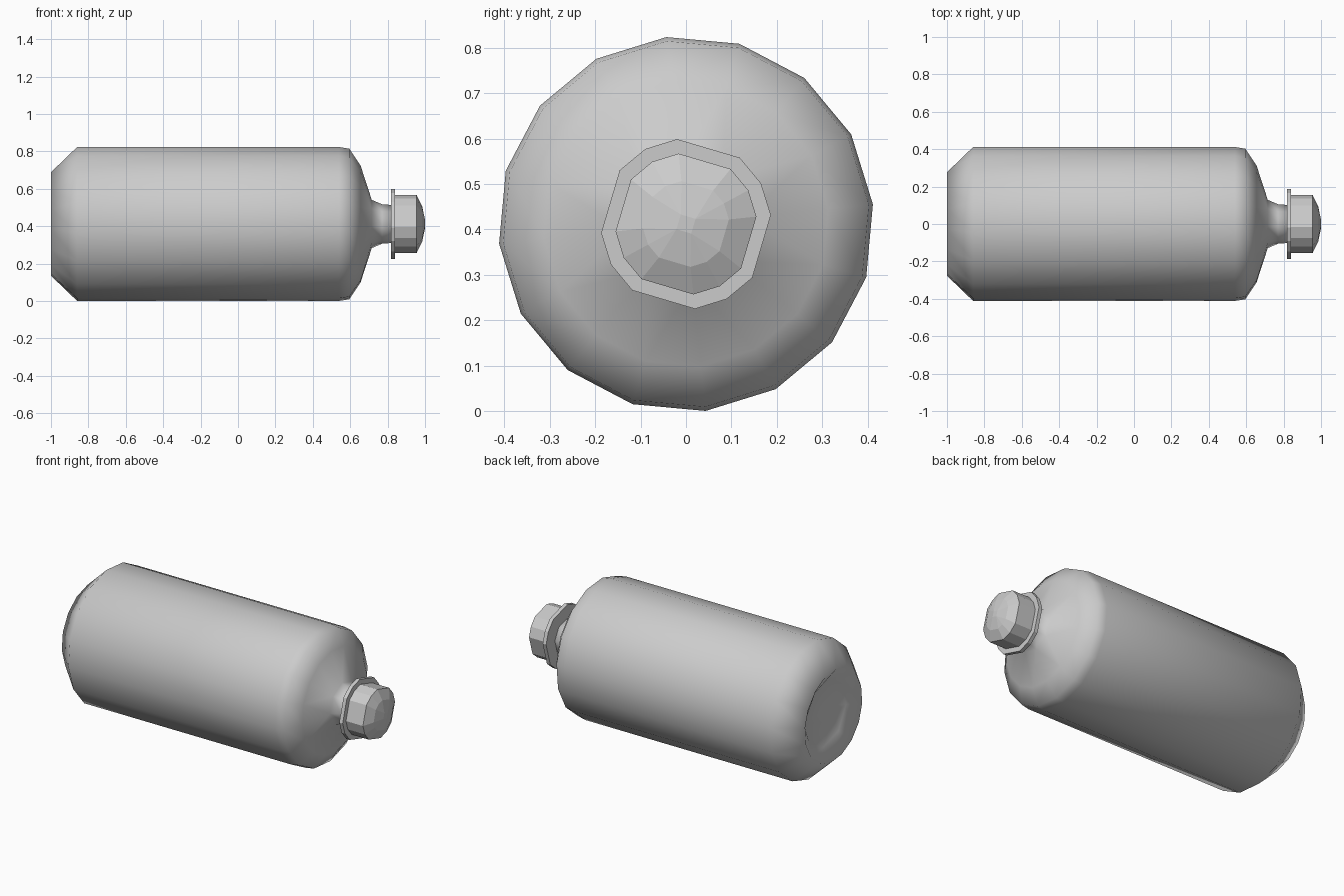
import bpy, bmesh, math

if "Cube" in bpy.data.objects:
    bpy.data.objects.remove(bpy.data.objects["Cube"])

SIDES, PHASE, CZ = 16, math.radians(6), 0.412

# ways of thinning the 16-sided ring: each index snaps to a kept vertex
full = lambda k: k
eight = lambda k: k // 2 * 2
twelve = lambda k: k - 1 if k % 4 == 3 else k
four = lambda k: k // 4 * 4 + 1


def loft(name, rings, smooth):
    """Skin rings (x, radius, snap) along the x axis and cap both ends."""
    bm = bmesh.new()
    loops = []
    for x, r, snap in rings:
        kept = {}
        for k in range(SIDES):
            s = snap(k)
            if s not in kept:
                a = PHASE + 2 * math.pi * s / SIDES
                kept[s] = bm.verts.new((x, r * math.cos(a), CZ + r * math.sin(a)))
        loops.append([kept[snap(k)] for k in range(SIDES)])
    for a, b in zip(loops, loops[1:]):
        for k in range(SIDES):
            j = (k + 1) % SIDES
            corners = list(dict.fromkeys((a[k], a[j], b[j], b[k])))
            if len(corners) > 2:
                bm.faces.new(corners)
    for end in (loops[0], loops[-1]):
        bm.faces.new(list(dict.fromkeys(end)))
    bmesh.ops.recalc_face_normals(bm, faces=bm.faces)
    for f in bm.faces:
        f.smooth = smooth
    mesh = bpy.data.meshes.new(name)
    bm.to_mesh(mesh)
    bm.free()
    obj = bpy.data.objects.new(name, mesh)
    bpy.context.collection.objects.link(obj)
    return obj


# bottle: dished base, chamfer, long barrel, shoulder and neck
loft("bottle_body", [
    (-0.96, 0.05, four), (-0.945, 0.20, eight), (-1.0, 0.278, full),
    (-0.86, 0.414, full), (0.54, 0.414, full), (0.595, 0.405, full),
    (0.655, 0.315, full), (0.715, 0.13, eight), (0.77, 0.106, eight),
    (0.825, 0.102, eight)], True)

# thin collar under the cap
loft("cap_collar", [(0.817, 0.188, twelve), (0.84, 0.188, twelve)], False)

# faceted cap with a domed end
loft("cap", [
    (0.835, 0.156, twelve), (0.955, 0.156, twelve),
    (0.985, 0.095, twelve), (1.0, 0.024, four)], False)
